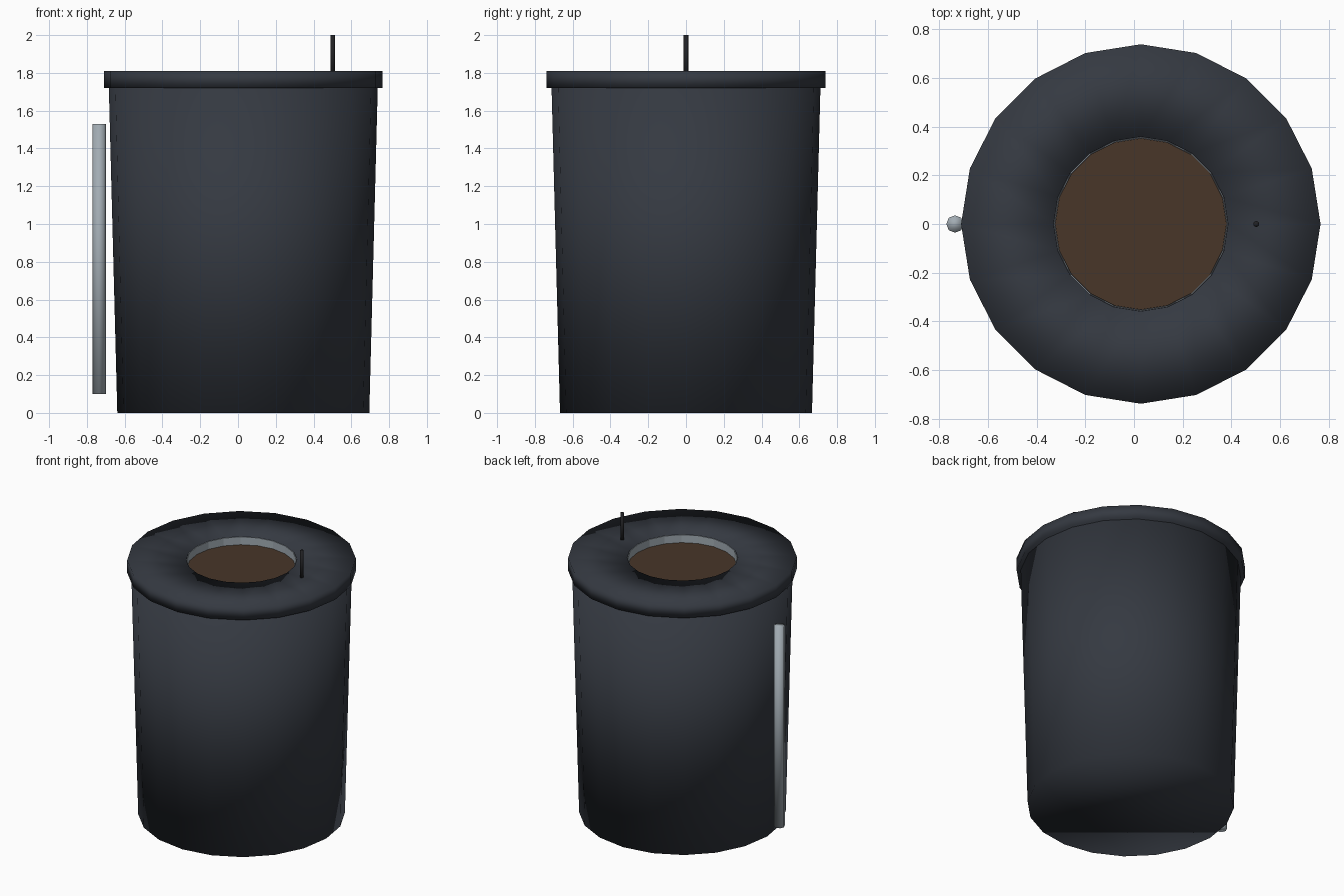
import bpy, bmesh
from math import cos, sin, tau

if "Cube" in bpy.data.objects:
    bpy.data.objects.remove(bpy.data.objects["Cube"])

CX = 0.028  # axis of the barrel


def material(name, rgb):
    m = bpy.data.materials.new(name)
    m.diffuse_color = (*rgb, 1)
    m.use_nodes = True
    m.node_tree.nodes["Principled BSDF"].inputs["Base Color"].default_value = m.diffuse_color
    return m


def lathe(name, profile, x, sides, mat, closed=False, turn=0.0, smooth=True):
    """Spin an (r, z) profile; open profiles get capped at both ends."""
    bm = bmesh.new()
    rings = [[bm.verts.new((x + r * cos(tau * (i + turn) / sides),
                            r * sin(tau * (i + turn) / sides), z))
              for i in range(sides)] for r, z in profile]
    pairs = list(zip(rings, rings[1:]))
    if closed:
        pairs.append((rings[-1], rings[0]))
    else:
        bm.faces.new(rings[0][::-1])
        bm.faces.new(rings[-1])
    for a, b in pairs:
        for i in range(sides):
            j = (i + 1) % sides
            bm.faces.new((a[i], a[j], b[j], b[i]))
    bmesh.ops.recalc_face_normals(bm, faces=bm.faces)
    for f in bm.faces:
        f.smooth = smooth
    me = bpy.data.meshes.new(name)
    bm.to_mesh(me)
    bm.free()
    me.materials.append(mat)
    ob = bpy.data.objects.new(name, me)
    bpy.context.collection.objects.link(ob)
    return ob


dark = material("dark_paint", (0.035, 0.041, 0.053))
black = material("black", (0.015, 0.015, 0.017))
metal = material("metal", (0.36, 0.41, 0.45))
brown = material("brown", (0.065, 0.037, 0.022))

# Tapered barrel
lathe("barrel_body", [(0.667, 0), (0.712, 1.73)], CX, 20, dark)

# Ring-shaped lid with a round opening
lathe("lid_ring", [(0.738, 1.72), (0.738, 1.81), (0.358, 1.81), (0.358, 1.72)],
      CX, 20, dark, closed=True)

# Metal liner inside the opening, and the contents
lathe("opening_liner", [(0.357, 1.72), (0.357, 1.805), (0.353, 1.805), (0.353, 1.72)],
      CX, 20, metal, closed=True, smooth=False)
lathe("contents", [(0.352, 1.72), (0.352, 1.75)], CX, 20, brown, smooth=False)

# Side pipe and thin rod on the lid
lathe("side_pipe", [(0.036, 0.1), (0.036, 1.53)], -0.735, 8, metal)
lathe("lid_rod", [(0.0125, 1.78), (0.0125, 2.0)], 0.502, 8, black)
